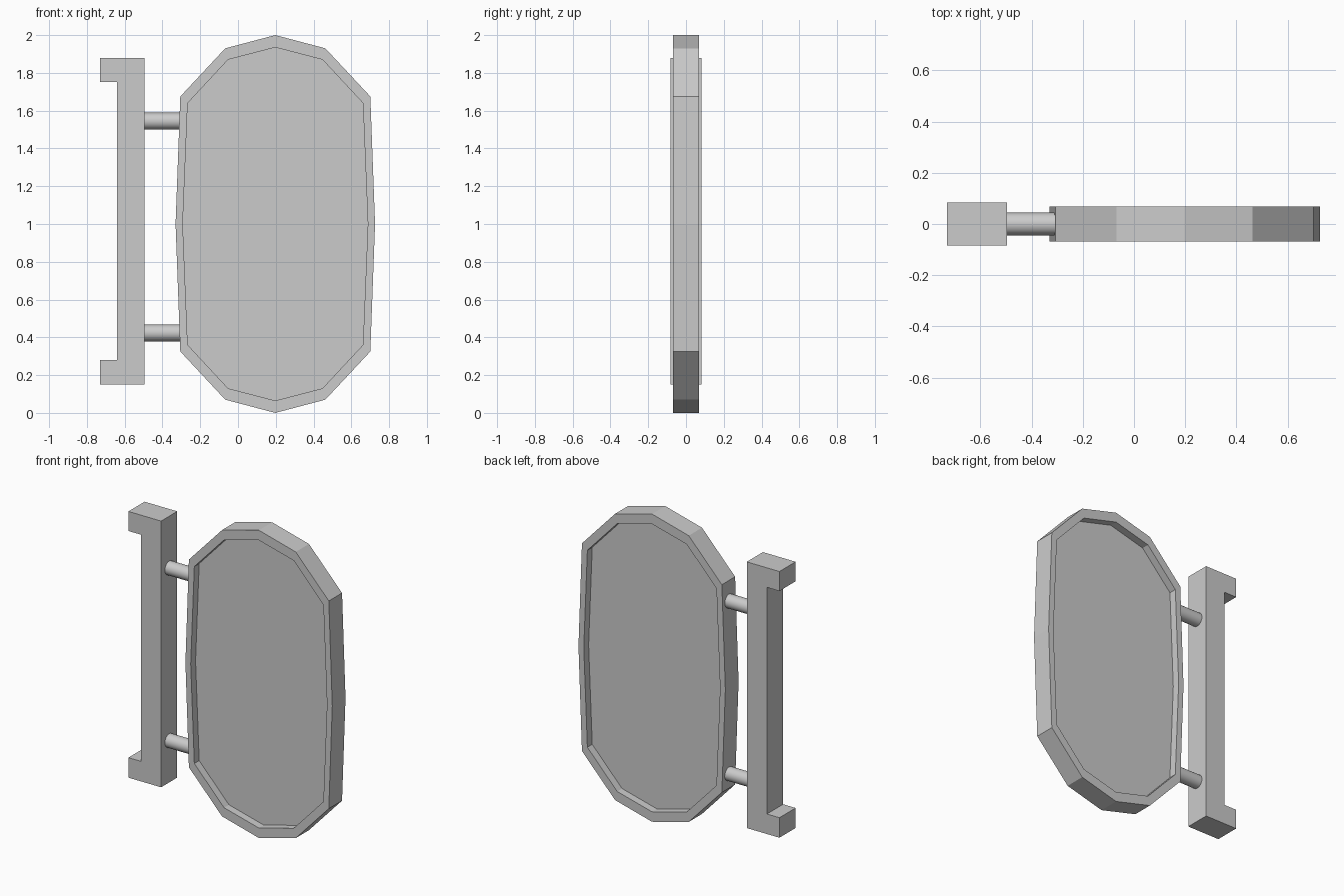
import bpy, bmesh, math

if "Cube" in bpy.data.objects:
    bpy.data.objects.remove(bpy.data.objects["Cube"])

CX = 0.1975  # sign centre line


def make_object(name, bm):
    bmesh.ops.recalc_face_normals(bm, faces=bm.faces)
    mesh = bpy.data.meshes.new(name)
    bm.to_mesh(mesh)
    bm.free()
    obj = bpy.data.objects.new(name, mesh)
    bpy.context.collection.objects.link(obj)
    return obj


def loft(name, rings):
    """Skin a list of (outline, y) rings and cap both ends."""
    bm = bmesh.new()
    loops = [[bm.verts.new((x, y, z)) for x, z in pts] for pts, y in rings]
    n = len(loops[0])
    for a, b in zip(loops, loops[1:]):
        for i in range(n):
            j = (i + 1) % n
            bm.faces.new((a[i], a[j], b[j], b[i]))
    bm.faces.new(loops[0])
    bm.faces.new(loops[-1])
    return make_object(name, bm)


def mirrored_outline(quarter):
    """Twelve-sided outline from one quarter: top point to side point."""
    right = quarter + [(x, -z) for x, z in reversed(quarter[:-1])]
    left = [(-x, z) for x, z in reversed(right[1:-1])]
    return [(CX + x, 1.0 + z) for x, z in right + left]


# Sign board: raised rim with a recessed panel on both faces
outer = mirrored_outline([(0, 1.0), (0.265, 0.93), (0.503, 0.675), (0.528, 0)])
inner = mirrored_outline([(0, 0.935), (0.25, 0.87), (0.464, 0.64), (0.49, 0)])
D, P = 0.068, 0.018
loft("sign_board", [(inner, -P), (inner, -D), (outer, -D),
                    (outer, D), (inner, D), (inner, P)])

# Wall bracket: C-shaped profile with feet at both ends
bracket = [(-0.495, 0.15), (-0.495, 1.88), (-0.73, 1.88), (-0.73, 1.753),
           (-0.64, 1.753), (-0.64, 0.28), (-0.73, 0.28), (-0.73, 0.15)]
loft("wall_bracket", [(bracket, -0.083), (bracket, 0.083)])

# Round arms joining the bracket to the board
for name, z in (("upper_arm", 1.545), ("lower_arm", 0.423)):
    x0, x1 = -0.50, -0.295
    bpy.ops.mesh.primitive_cylinder_add(
        vertices=32, radius=0.044, depth=x1 - x0,
        location=((x0 + x1) / 2, 0, z), rotation=(0, math.pi / 2, 0))
    arm = bpy.context.object
    arm.name = name
    bpy.ops.object.shade_smooth_by_angle(angle=math.radians(40))
